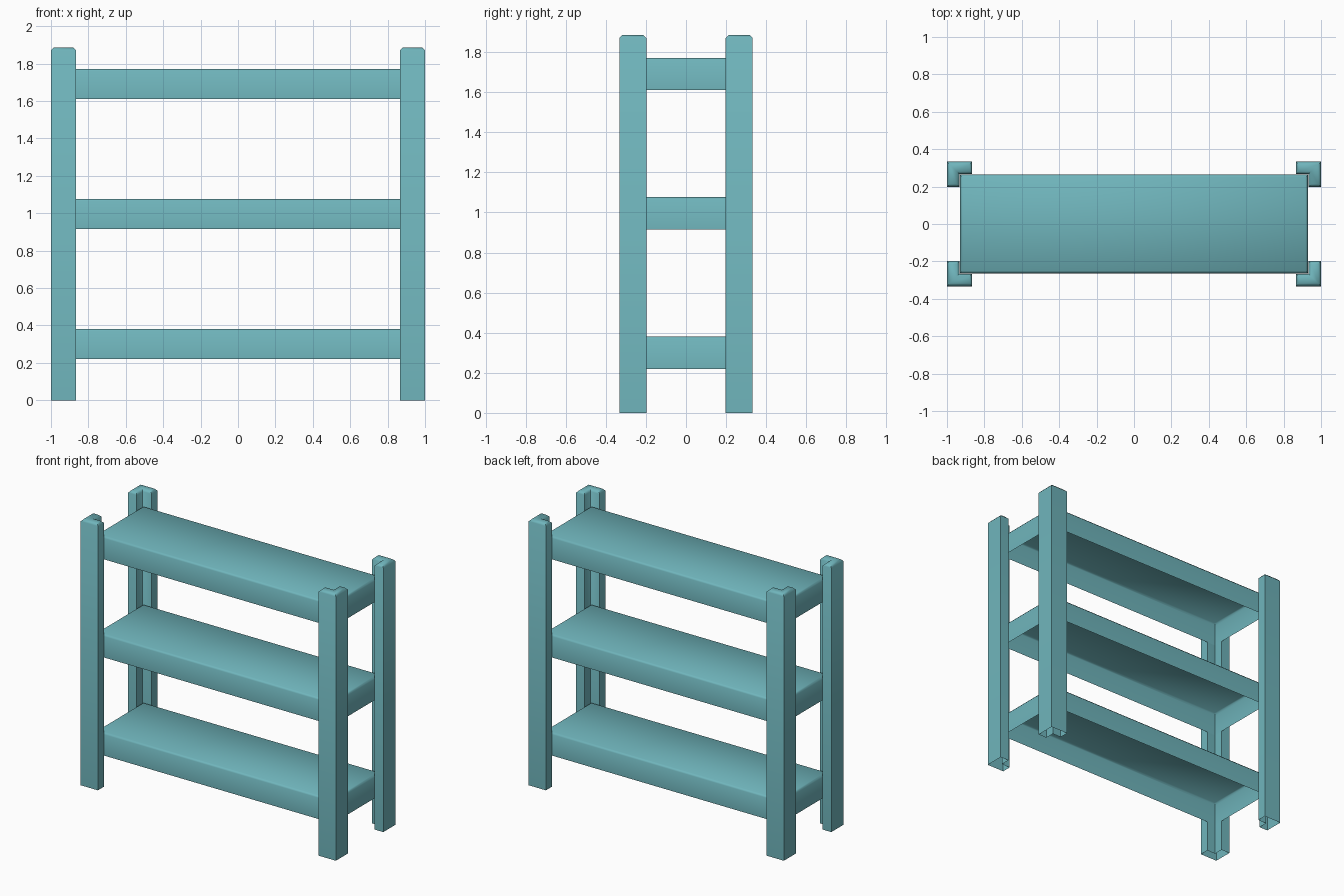
import bpy, bmesh

if "Cube" in bpy.data.objects:
    bpy.data.objects.remove(bpy.data.objects["Cube"], do_unlink=True)

TEAL = (0.16, 0.46, 0.50, 1)
mat = bpy.data.materials.new("teal plastic")
mat.use_nodes = True
mat.diffuse_color = TEAL
mat.node_tree.nodes["Principled BSDF"].inputs["Base Color"].default_value = TEAL


def open_shell(name, outline, bottom, top, chamfer):
    """Extrude an outline, chamfer its top rim and leave the underside open."""
    bm = bmesh.new()
    base = bm.faces.new([bm.verts.new((x, y, bottom)) for x, y in outline])
    new = bmesh.ops.extrude_face_region(bm, geom=[base], use_keep_orig=True)["geom"]
    raised = [v for v in new if isinstance(v, bmesh.types.BMVert)]
    bmesh.ops.translate(bm, verts=raised, vec=(0, 0, top - bottom))
    bmesh.ops.recalc_face_normals(bm, faces=bm.faces)
    rim = [e for e in bm.edges if all(v.co.z > top - 1e-4 for v in e.verts)]
    bmesh.ops.bevel(bm, geom=rim, offset=chamfer, segments=1, affect='EDGES')
    floor = [f for f in bm.faces if all(v.co.z < bottom + 1e-4 for v in f.verts)]
    bmesh.ops.delete(bm, geom=floor, context='FACES')

    mesh = bpy.data.meshes.new(name)
    bm.to_mesh(mesh)
    bm.free()
    mesh.materials.append(mat)
    obj = bpy.data.objects.new(name, mesh)
    bpy.context.collection.objects.link(obj)
    bpy.ops.object.select_all(action='DESELECT')
    obj.select_set(True)
    bpy.context.view_layer.objects.active = obj
    bpy.ops.object.shade_smooth_by_angle(angle=1.0)
    return obj


# Four L-section corner posts wrapped around the shelf corners
X, Y, WIDTH, WALL = 1.0, 0.333, 0.135, 0.067
corner = [(X, Y), (X - WIDTH, Y), (X - WIDTH, Y - WALL),
          (X - WALL, Y - WALL), (X - WALL, Y - WIDTH), (X, Y - WIDTH)]
for sx, side in ((1, "left"), (-1, "right")):
    for sy, end in ((-1, "front"), (1, "back")):
        open_shell(f"{end}_{side}_post", [(sx * x, sy * y) for x, y in corner],
                   0, 1.885, 0.015)

# Three hollow tray shelves, open underneath
SX, SY = 0.93, 0.264
for level, z in (("lower", 0.22), ("middle", 0.915), ("upper", 1.61)):
    open_shell(f"{level}_shelf", [(-SX, -SY), (SX, -SY), (SX, SY), (-SX, SY)],
               z, z + 0.162, 0.013)
